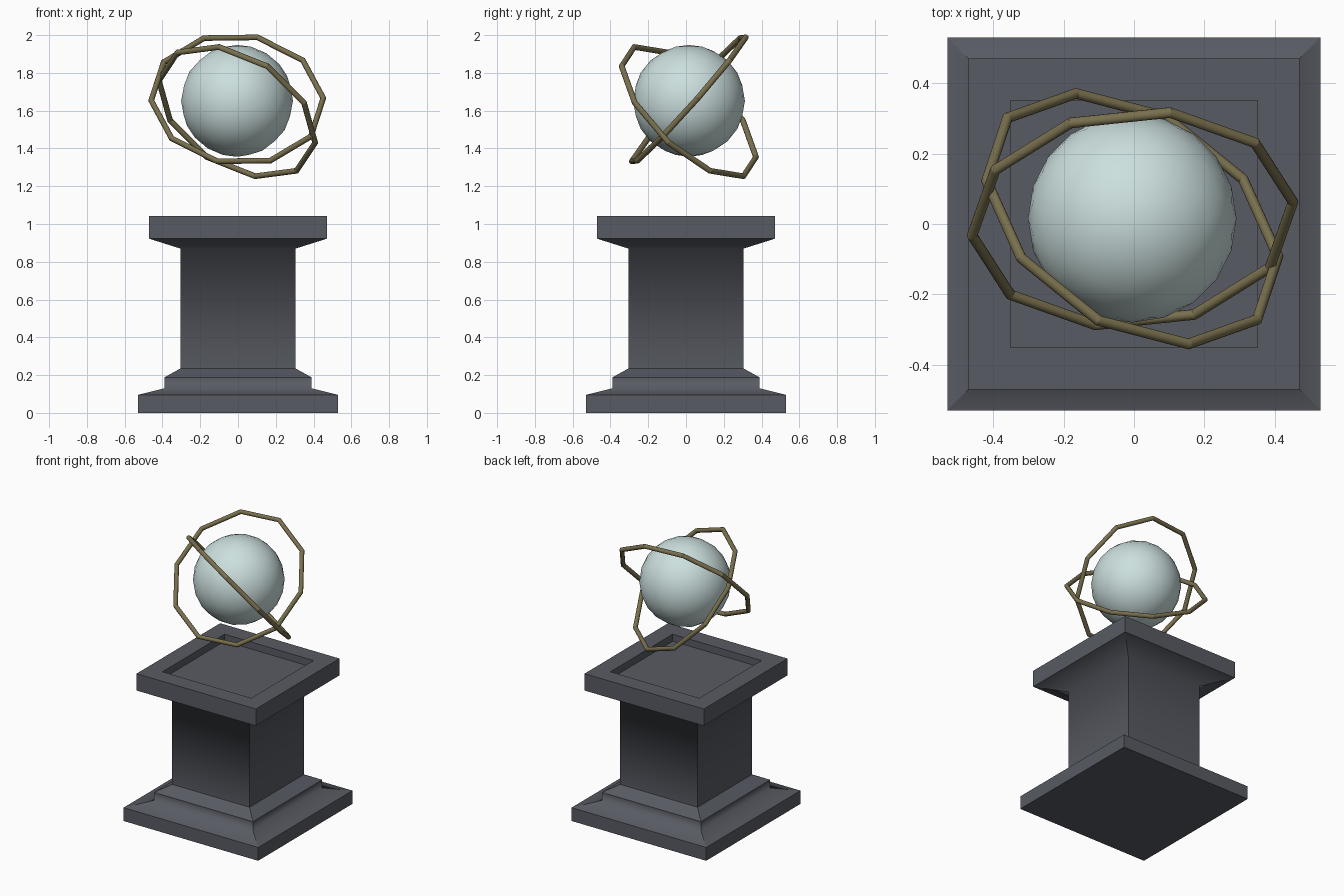
import bpy, bmesh, math
from mathutils import Vector, Matrix

cube = bpy.data.objects.get("Cube")
if cube:
    bpy.data.objects.remove(cube, do_unlink=True)


def material(name, rgb):
    m = bpy.data.materials.new(name)
    m.use_nodes = True
    m.diffuse_color = (*rgb, 1)
    m.node_tree.nodes["Principled BSDF"].inputs["Base Color"].default_value = (*rgb, 1)
    return m


stone = material("dark slate stone", (0.098, 0.104, 0.125))
glass = material("pale aqua", (0.60, 0.74, 0.73))
brass = material("aged brass", (0.19, 0.16, 0.075))


def add_object(name, bm, mat):
    bmesh.ops.recalc_face_normals(bm, faces=bm.faces)
    mesh = bpy.data.meshes.new(name)
    bm.to_mesh(mesh)
    bm.free()
    mesh.materials.append(mat)
    ob = bpy.data.objects.new(name, mesh)
    bpy.context.collection.objects.link(ob)
    return ob


# Pedestal: square rings (half width, height, soft edge) stacked and bridged
profile = [
    (0.53, 0.0, False), (0.53, 0.095, False),      # base slab
    (0.39, 0.13, True), (0.39, 0.188, False),      # stepped plinth
    (0.305, 0.235, False), (0.305, 0.87, True),    # shaft
    (0.47, 0.922, False), (0.47, 1.042, False),    # flared cap
    (0.35, 1.042, False), (0.35, 0.992, False),    # sunken top
]
bm = bmesh.new()
rings = []
for w, z, soft in profile:
    rings.append([bm.verts.new((sx * w, sy * w, z))
                  for sx, sy in ((-1, -1), (1, -1), (1, 1), (-1, 1))])
for low, high in zip(rings, rings[1:]):
    for i in range(4):
        j = (i + 1) % 4
        bm.faces.new((low[i], low[j], high[j], high[i]))
bm.faces.new(rings[0][::-1])
bm.faces.new(rings[-1])
for f in bm.faces:
    f.smooth = True
for e in bm.edges:
    e.smooth = False
for ring, (w, z, soft) in zip(rings, profile):
    if soft:
        for i in range(4):
            bm.edges.get((ring[i], ring[(i + 1) % 4])).smooth = True
add_object("pedestal", bm, stone)

# Floating orb
bm = bmesh.new()
bmesh.ops.create_icosphere(bm, subdivisions=3, radius=0.296,
                           matrix=Matrix.Translation((-0.005, 0.016, 1.652)))
for f in bm.faces:
    f.smooth = True
add_object("orb", bm, glass)


# Ten-sided hoops: one corner direction and the plane normal set the tilt
def hoop(name, centre, corner, normal, radius=0.458, tube=0.0155, sides=10, around=12):
    n = Vector(normal).normalized()
    u = Vector(corner)
    u = (u - n * u.dot(n)).normalized()
    v = n.cross(u)
    bm = bmesh.new()
    loops = []
    for i in range(sides):
        a = 2 * math.pi * i / sides
        out = u * math.cos(a) + v * math.sin(a)
        loop = []
        for k in range(around):
            t = 2 * math.pi * k / around
            loop.append(bm.verts.new(Vector(centre) + out * (radius + tube * math.cos(t))
                                     + n * tube * math.sin(t)))
        loops.append(loop)
    for i in range(sides):
        a, b = loops[i], loops[(i + 1) % sides]
        for k in range(around):
            m = (k + 1) % around
            bm.faces.new((a[k], b[k], b[m], a[m]))
        # Keep the mitred joints crisp
        for k in range(around):
            bm.edges.get((a[k], a[(k + 1) % around])).smooth = False
    for f in bm.faces:
        f.smooth = True
    add_object(name, bm, brass)


hoop("upper_hoop", (-0.004, 0.015, 1.66), (0.107, 0.303, 0.33), (-0.0139, 0.1508, -0.134))
hoop("lower_hoop", (-0.005, 0.015, 1.595), (0.368, -0.295, 0.05), (0.0866, 0.1291, 0.1333))
